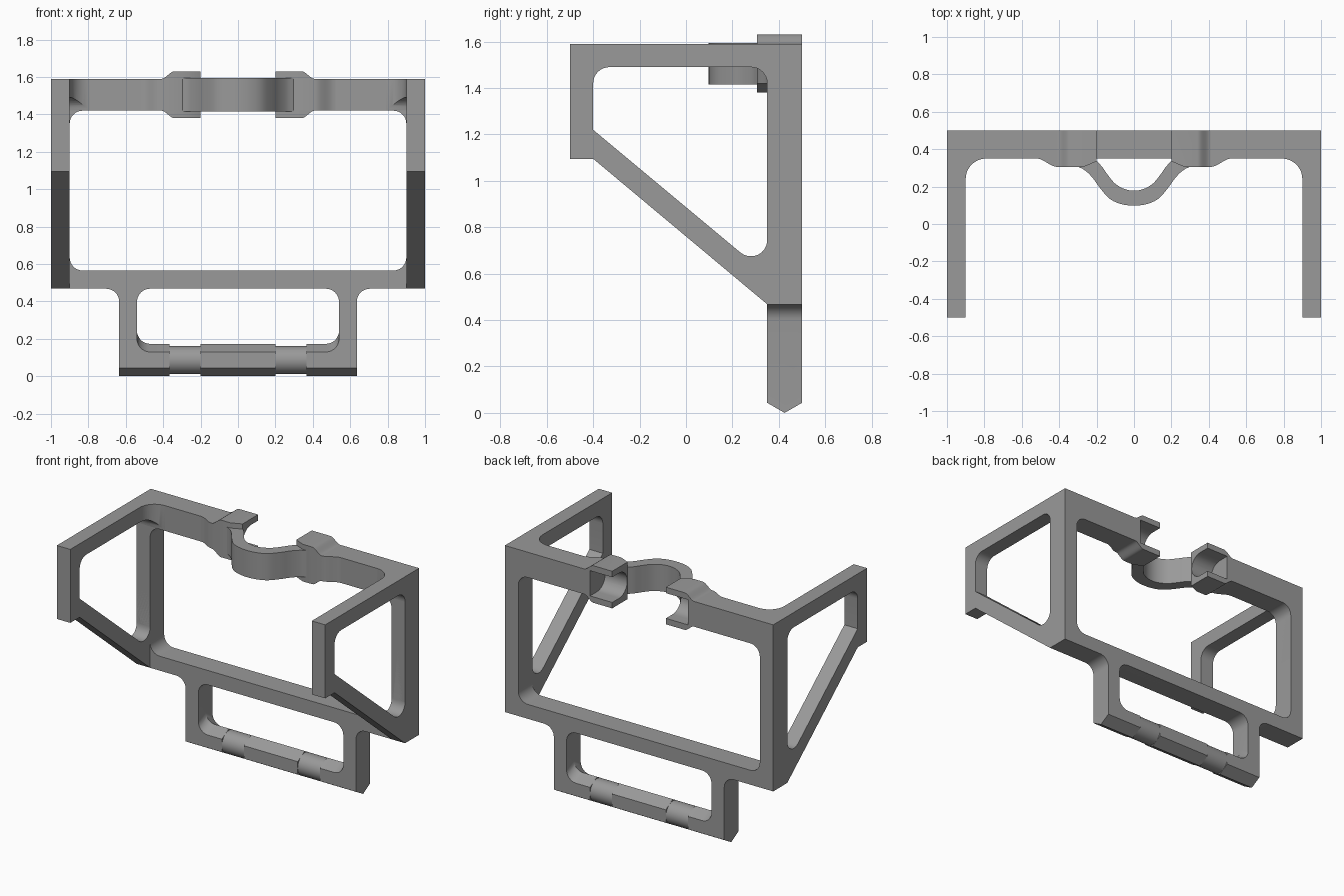
import bpy, bmesh, math
from mathutils import Vector

if "Cube" in bpy.data.objects:
    bpy.data.objects.remove(bpy.data.objects["Cube"])

grey = bpy.data.materials.new("matte grey")
grey.diffuse_color = (0.32, 0.32, 0.32, 1)
grey.use_nodes = True
grey.node_tree.nodes["Principled BSDF"].inputs["Base Color"].default_value = grey.diffuse_color


def loft(name, rings):
    """Closed solid from a list of equal-length point rings."""
    bm = bmesh.new()
    vs = [[bm.verts.new(p) for p in ring] for ring in rings]
    n = len(vs[0])
    for a, b in zip(vs, vs[1:]):
        for i in range(n):
            j = (i + 1) % n
            bm.faces.new((a[i], a[j], b[j], b[i]))
    bm.faces.new(vs[0])
    bm.faces.new(vs[-1])
    bmesh.ops.recalc_face_normals(bm, faces=bm.faces)
    me = bpy.data.meshes.new(name)
    bm.to_mesh(me)
    bm.free()
    me.materials.append(grey)
    ob = bpy.data.objects.new(name, me)
    bpy.context.collection.objects.link(ob)
    return ob


def prism(name, pts, axis, lo, hi, side=1):
    """Extrude a 2D outline along x, y or z; side=-1 mirrors it in x."""
    def place(p, t):
        x, y, z = {'x': (t, p[0], p[1]), 'y': (p[0], t, p[1]), 'z': (p[0], p[1], t)}[axis]
        return (x * side, y, z)
    return loft(name, [[place(p, t) for p in pts] for t in (lo, hi)])


def rounded(pts, steps=8):
    """Outline with corners (x, y, radius) replaced by arcs."""
    out = []
    for i, (x, y, r) in enumerate(pts):
        p = Vector((x, y))
        if r == 0:
            out.append((x, y))
            continue
        a = (Vector(pts[i - 1][:2]) - p).normalized()
        b = (Vector(pts[(i + 1) % len(pts)][:2]) - p).normalized()
        half = a.angle(b) / 2
        c = p + (a + b).normalized() * (r / math.sin(half))
        s = p + a * (r / math.tan(half)) - c
        e = p + b * (r / math.tan(half)) - c
        sweep = s.angle_signed(e)
        for k in range(steps + 1):
            t = -sweep * k / steps
            out.append((c.x + s.x * math.cos(t) - s.y * math.sin(t),
                        c.y + s.x * math.sin(t) + s.y * math.cos(t)))
    return out


def spline(pts, steps=5):
    """Smooth curve through the points."""
    P = [Vector(p) for p in pts]
    P = [2 * P[0] - P[1]] + P + [2 * P[-1] - P[-2]]
    out = []
    for a, b, c, d in zip(P, P[1:], P[2:], P[3:]):
        for k in range(steps):
            t = k / steps
            q = 0.5 * (2 * b + (c - a) * t + (2 * a - 5 * b + 4 * c - d) * t * t
                       + (3 * b - a - 3 * c + d) * t ** 3)
            out.append((q.x, q.y))
    return out + [tuple(pts[-1])]


def ease(a, b, swap=False, steps=8):
    """S-shaped transition between two points."""
    out = []
    for k in range(steps + 1):
        t = k / steps
        s = t * t * (3 - 2 * t)
        out.append((a[0] + (b[0] - a[0]) * t, a[1] + (b[1] - a[1]) * s))
    return out


def cut(ob, cutter):
    m = ob.modifiers.new("cut", 'BOOLEAN')
    m.operation, m.solver, m.object = 'DIFFERENCE', 'EXACT', cutter
    bpy.context.view_layer.objects.active = ob
    bpy.ops.object.modifier_apply(modifier=m.name)
    bpy.data.objects.remove(cutter)


def rect(x0, x1, y0, y1, r=0):
    return rounded([(x0, y0, r), (x1, y0, r), (x1, y1, r), (x0, y1, r)])


F, B = 0.35, 0.5            # front and back of the main frame
MID, HEX = 0.425, 0.0866    # hinge axis depth and hexagon radius
TOP = 1.59

# main frame with window and a gap in the top bar
frame = prism("main_frame", rect(-1, 1, 0.468, TOP), 'y', F, B)
cut(frame, prism("cutter", rect(-0.9, 0.9, 0.565, 1.42, 0.07), 'y', 0.2, 0.7))
cut(frame, prism("cutter", rect(-0.2, 0.2, 1.3, 1.7), 'y', 0.2, 0.7))

# C-shaped hinge socket, open to the back
socket = [(0.6, 1.42)] + [(MID - 0.085 * math.sin(a), 1.505 - 0.085 * math.cos(a))
                          for a in [math.pi * k / 20 for k in range(21)]] + [(0.6, 1.59)]
# the bar is opened through its top, the socket arms close it again
frame_slot = socket[:-1] + [(0.6, 1.5899)]
frame_slot = [(y, min(z, 1.5899)) for y, z in frame_slot]

# side brace outline and opening
brace = [(B, TOP), (-0.5, TOP), (-0.5, 1.095), (-0.4, 1.095), (F, 0.468), (B, 0.468)]
opening = rounded([(-0.4, 1.22, 0), (-0.4, 1.49, 0.07), (F, 1.49, 0.07), (F, 0.595, 0.07)])

for s, tag in ((1, "right"), (-1, "left")):
    cut(frame, prism("cutter", frame_slot, 'x', 0.15, 0.365, s))

    # triangular side brace
    arm = prism("side_brace_" + tag, brace, 'x', 0.9, 1.0, s)
    cut(arm, prism("cutter", opening, 'x', 0.8, 1.1, s))

    # rounded inner corner between brace and top bar
    arc = [(0.79 + 0.11 * math.sin(a), 0.24 + 0.11 * math.cos(a))
           for a in [math.pi / 2 * k / 12 for k in range(13)]]
    gusset = prism("corner_fillet_" + tag, arc + [(0.94, 0.24), (0.94, 0.4), (0.79, 0.4)],
                   'z', 1.42, TOP, s)
    cut(gusset, prism("cutter", opening, 'x', 0.7, 1.1, s))

    # thickened front of the bar beside the socket
    front = [(0.2, 0.4), (0.2, 0.335), (0.27, 0.305)] + ease((0.41, 0.305), (0.52, F)) + [(0.52, 0.4)]
    pad = prism("socket_front_" + tag, front, 'z', 1.42, TOP, s)
    cut(pad, prism("cutter", socket, 'x', 0.15, 0.365, s))

    # socket hook, raised above and below the bar
    hook = ([(0.2, 1.38)] + ease((0.34, 1.38), (0.41, 1.42))
            + ease((0.41, TOP), (0.34, 1.63)) + [(0.2, 1.63)])
    clip = prism("socket_hook_" + tag, hook, 'y', 0.305, B, s)
    cut(clip, prism("cutter", [(0.17, 0.348), (0.17, 0.29), (0.305, 0.29)], 'z', 1.2, 1.8, s))
    cut(clip, prism("cutter", socket, 'x', 0.15, 0.365, s))

# curved strap bridging the two sockets
outer = [(0, 0.098), (0.07, 0.107), (0.13, 0.135), (0.18, 0.19), (0.22, 0.245), (0.26, 0.285), (0.3, 0.307)]
inner = [(0, 0.178), (0.05, 0.187), (0.1, 0.215), (0.14, 0.262), (0.17, 0.305), (0.2, 0.337)]


def both(half):
    return spline([(-x, y) for x, y in reversed(half[1:])] + half)


prism("curved_strap", both(outer) + [(0.3, 0.337)] + both(inner)[::-1] + [(-0.3, 0.337)],
      'z', 1.415, 1.595)

# lower hinge loop with filleted shoulders
shoulder = [(0.705 - 0.07 * math.sin(a), 0.398 + 0.07 * math.cos(a))
            for a in [math.pi / 2 * k / 8 for k in range(9)]]
half = [(0.705, 0.49)] + shoulder + [(0.635, -0.03)]
loop = prism("hinge_loop", half + [(-x, z) for x, z in reversed(half)], 'y', F, B)
slope = math.tan(math.radians(30))
cut(loop, prism("cutter", [(0.3, 0.125 * slope), (MID, 0), (0.55, 0.125 * slope),
                           (0.55, -0.1), (0.3, -0.1)], 'x', -1, 1))
# window whose sill rises to a ridge in the middle
window = rect(-0.54, 0.54, 0, 0.468, 0.07)
rings = []
for y in (0.3, MID, 0.55):
    sill = 2 * HEX - abs(y - MID) * slope
    rings.append([(x, y, z + sill if z < 0.2 else z) for x, z in window])
cut(loop, loft("cutter", rings))

# round hinge pins set into the hexagonal bar
for s, tag in ((1, "right"), (-1, "left")):
    cut(loop, prism("cutter", rect(0.3, 0.55, -0.1, 0.25), 'x', 0.2, 0.365, s))
    circle = [(MID + 0.075 * math.cos(a), HEX + 0.075 * math.sin(a))
              for a in [math.tau * k / 40 for k in range(40)]]
    prism("hinge_pin_" + tag, circle, 'x', 0.198, 0.367, s)

# smooth the curves, keep the edges sharp
for ob in list(bpy.context.scene.objects):
    bpy.ops.object.select_all(action='DESELECT')
    ob.select_set(True)
    bpy.context.view_layer.objects.active = ob
    bpy.ops.object.shade_smooth_by_angle(angle=math.radians(30))
